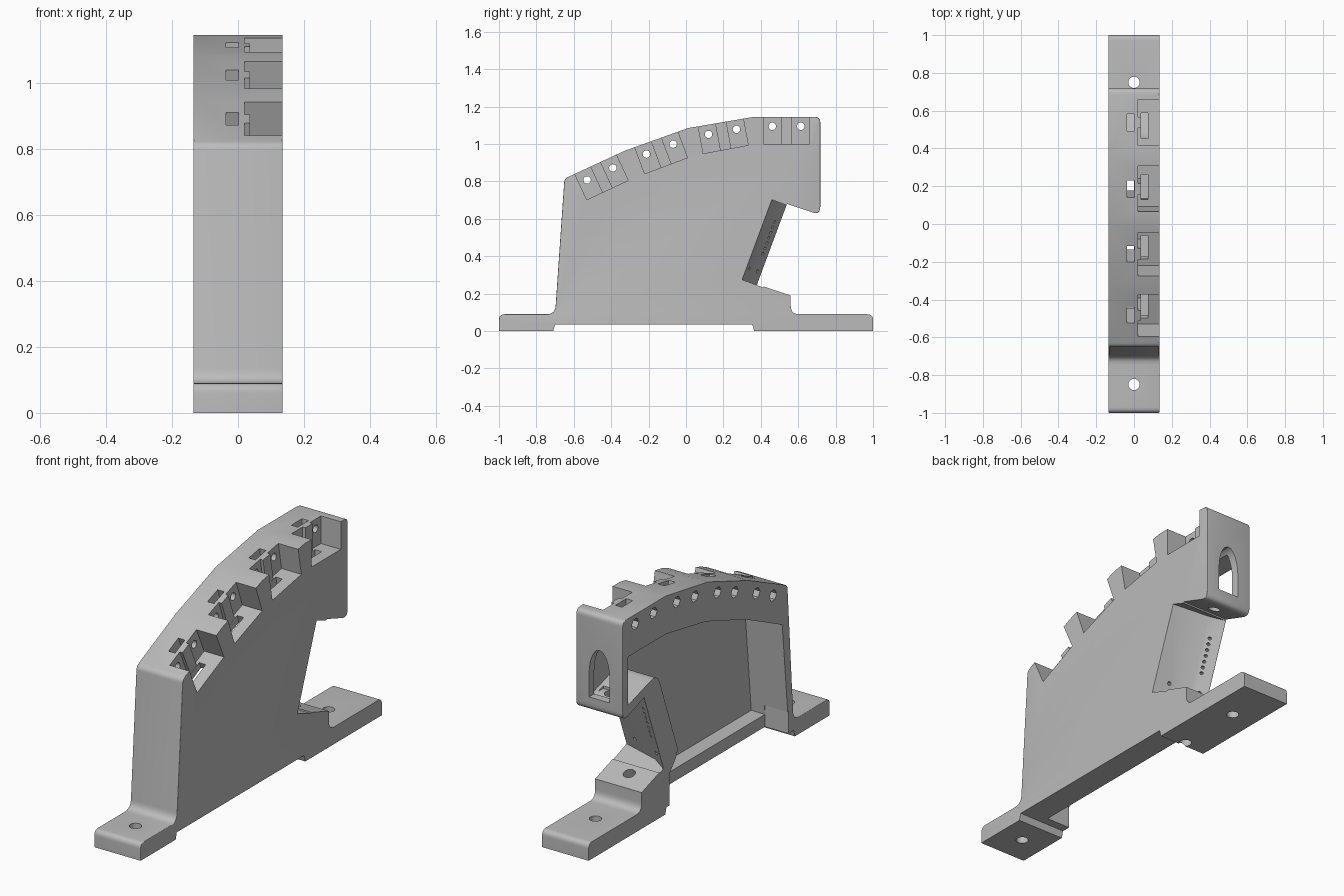
import bpy, bmesh, math
from mathutils import Vector

if "Cube" in bpy.data.objects:
    bpy.data.objects.remove(bpy.data.objects["Cube"])

HW = 0.135  # half width of the bracket
X, Y, Z = Vector((1, 0, 0)), Vector((0, 1, 0)), Vector((0, 0, 1))

grey = bpy.data.materials.new("plain_grey")
grey.use_nodes = True
grey.diffuse_color = (0.5, 0.5, 0.5, 1)
grey.node_tree.nodes["Principled BSDF"].inputs["Base Color"].default_value = (0.5, 0.5, 0.5, 1)


def rounded(corners, steps=6):
    """Turn (a, b, radius) corners into a profile with soft corners."""
    pts = []
    for i, (a, b, r) in enumerate(corners):
        p = Vector((a, b))
        if not r:
            pts.append(p)
            continue
        before = p + (Vector(corners[i - 1][:2]) - p).normalized() * r
        after = p + (Vector(corners[(i + 1) % len(corners)][:2]) - p).normalized() * r
        for k in range(steps + 1):
            t = k / steps
            pts.append(before * (1 - t) ** 2 + p * 2 * t * (1 - t) + after * t * t)
    return pts


def prism(name, profile, origin, u, v, w, lo, hi, bevel_rule=None):
    """Extrude a profile lying in the u, v plane along w from lo to hi."""
    bm = bmesh.new()
    rings = [[bm.verts.new(Vector(origin) + u * p[0] + v * p[1] + w * h) for p in profile]
             for h in (lo, hi)]
    n = len(profile)
    bm.faces.new(rings[0])
    bm.faces.new(rings[1])
    for i in range(n):
        j = (i + 1) % n
        bm.faces.new((rings[0][i], rings[0][j], rings[1][j], rings[1][i]))
    bmesh.ops.recalc_face_normals(bm, faces=bm.faces)
    if bevel_rule:
        edges = [e for e in bm.edges if bevel_rule(e)]
        bmesh.ops.bevel(bm, geom=edges, offset=0.025, segments=4, profile=0.5,
                        affect='EDGES', clamp_overlap=True)
    mesh = bpy.data.meshes.new(name)
    bm.to_mesh(mesh)
    bm.free()
    obj = bpy.data.objects.new(name, mesh)
    bpy.context.collection.objects.link(obj)
    return obj


def cut(cutter):
    """Subtract a cutter from the body and discard it."""
    cutter.hide_render = True
    mod = body.modifiers.new("cut", 'BOOLEAN')
    mod.operation = 'DIFFERENCE'
    mod.solver = 'EXACT'
    mod.object = cutter
    bpy.context.view_layer.objects.active = body
    bpy.ops.object.modifier_apply(modifier=mod.name)
    bpy.data.objects.remove(cutter)


def circle(r, n=20):
    return [(r * math.cos(2 * math.pi * i / n), r * math.sin(2 * math.pi * i / n)) for i in range(n)]


def rect(a0, a1, b0, b1):
    return [(a0, b0), (a1, b0), (a1, b1), (a0, b1)]


def drill(origin, axis, r, lo, hi, n=20):
    side = X if abs(axis.x) < 0.5 else Y
    cut(prism("drill", circle(r, n), origin, side, axis.cross(side), axis, lo, hi))


# Body: side outline with feet, arched top, rear overhang and sloping seat
outline = rounded([
    (-1, 0, 0), (-1, 0.09, 0.03), (-0.7, 0.09, 0.045), (-0.65, 0.815, 0.02),
    (-0.325, 0.965, 0), (0.01, 1.085, 0), (0.36, 1.145, 0), (0.718, 1.145, 0.03),
    (0.718, 0.62, 0.045), (0.54, 0.68, 0), (0.38, 0.25, 0), (0.56, 0.19, 0),
    (0.56, 0.09, 0.045), (1, 0.09, 0.03), (1, 0, 0), (0.365, 0, 0),
    (0.355, 0.035, 0), (-0.7, 0.035, 0), (-0.71, 0, 0)])


def soft_edge(e):
    a, b = (v.co for v in e.verts)
    if abs(a.x - b.x) > 1e-4:
        return False
    front = max(a.y, b.y) < -0.63 and max(a.z, b.z) > 0.05
    rear = min(a.y, b.y) > 0.68 and min(a.z, b.z) > 0.6
    return front or rear


body = prism("bracket_body", outline, (0, 0, 0), Y, Z, X, -HW, HW, soft_edge)

# Hollow interior, open on the right side
cavity = rounded([
    (-0.655, 0.1, 0), (-0.605, 0.625, 0), (-0.3, 0.77, 0), (0.03, 0.885, 0),
    (0.36, 0.945, 0), (0.675, 0.945, 0), (0.675, 0.69, 0), (0.43, 0.765, 0.06),
    (0.255, 0.29, 0.04), (0.33, 0.2, 0), (0.33, 0.1, 0)])
cut(prism("cavity", cavity, (0, 0, 0), Y, Z, X, -0.3, 0.08))
cut(prism("open_floor", rect(-0.655, 0.33, -0.1, 0.15), (0, 0, 0), Y, Z, X, -0.3, 0))

# Folded rear panel, falling away towards the left side
along = Vector((0, 0.16, 0.43)).normalized()
out = Vector((0, along.z, -along.y))
fold = [(0.2, -0.005), (HW, 0), (-0.06, 0.042), (-HW, 0.086), (-0.2, 0.12), (0.2, 0.12)]
cut(prism("panel_fold", fold, (0, 0.30, 0.275), X, out, along, 0, 0.456))
for i in range(7):
    drill(Vector((-0.085, 0.30, 0.275)) + along * (0.17 + 0.03 * i), out, 0.008, 0, 0.2, 10)
for x in (-0.095, 0.06):
    drill(Vector((x, 0.30, 0.275)) + along * 0.07, out, 0.01, -0.02, 0.2, 10)

# Arched window in the rear wall
window = [(-0.06, 0.70), (0.06, 0.70)] + [
    (0.06 * math.cos(math.pi * i / 12), 0.82 + 0.14 * math.sin(math.pi * i / 12)) for i in range(13)]
cut(prism("window", window, (0, 0, 0), X, Z, Y, 0.6, 0.9))

# Screw holes in feet, seat and overhang
for y in (-0.85, 0.75):
    drill((0, y, 0), Z, 0.03, -0.1, 0.2)
drill((0, 0.47, 0.22), along, 0.03, -0.4, 0.2)
drill((0, 0.61, 0.66), along, 0.03, -0.1, 0.1)

# Four stations along the arch: notch with rib, slots and cross holes
stations = [(-0.46, 0.84, 25), (-0.14, 0.973, 20.5), (0.195, 1.065, 10.5), (0.5375, 1.095, 0)]
notch = [(0.2, -0.122), (0.02, -0.122), (0.02, -0.03), (0.036, -0.03),
         (0.036, 0.03), (0.02, 0.03), (0.02, 0.122), (0.2, 0.122)]
for y, z, deg in stations:
    a = math.radians(deg)
    tangent = Vector((0, math.cos(a), math.sin(a)))
    normal = Vector((0, -math.sin(a), math.cos(a)))
    centre = Vector((0, y, z))
    for shape, depth in ((notch, -0.095),
                         (rect(-0.036, 0.002, -0.045, 0.045), -0.2),
                         (rect(0.037, 0.075, -0.085, 0.05), -0.2)):
        cut(prism("station", shape, centre, X, tangent, normal, depth, 0.12))
    for s in (-0.076, 0.076):
        drill(centre + tangent * s, X, 0.02, -0.3, 0.3, 16)
        drill(centre + tangent * s, X, 0.03, -0.3, -0.06, 6)

# Finish
body.data.materials.clear()
body.data.materials.append(grey)
for poly in body.data.polygons:
    poly.material_index = 0
bpy.ops.object.select_all(action='DESELECT')
body.select_set(True)
bpy.context.view_layer.objects.active = body
bpy.ops.object.shade_smooth_by_angle(angle=math.radians(28))
